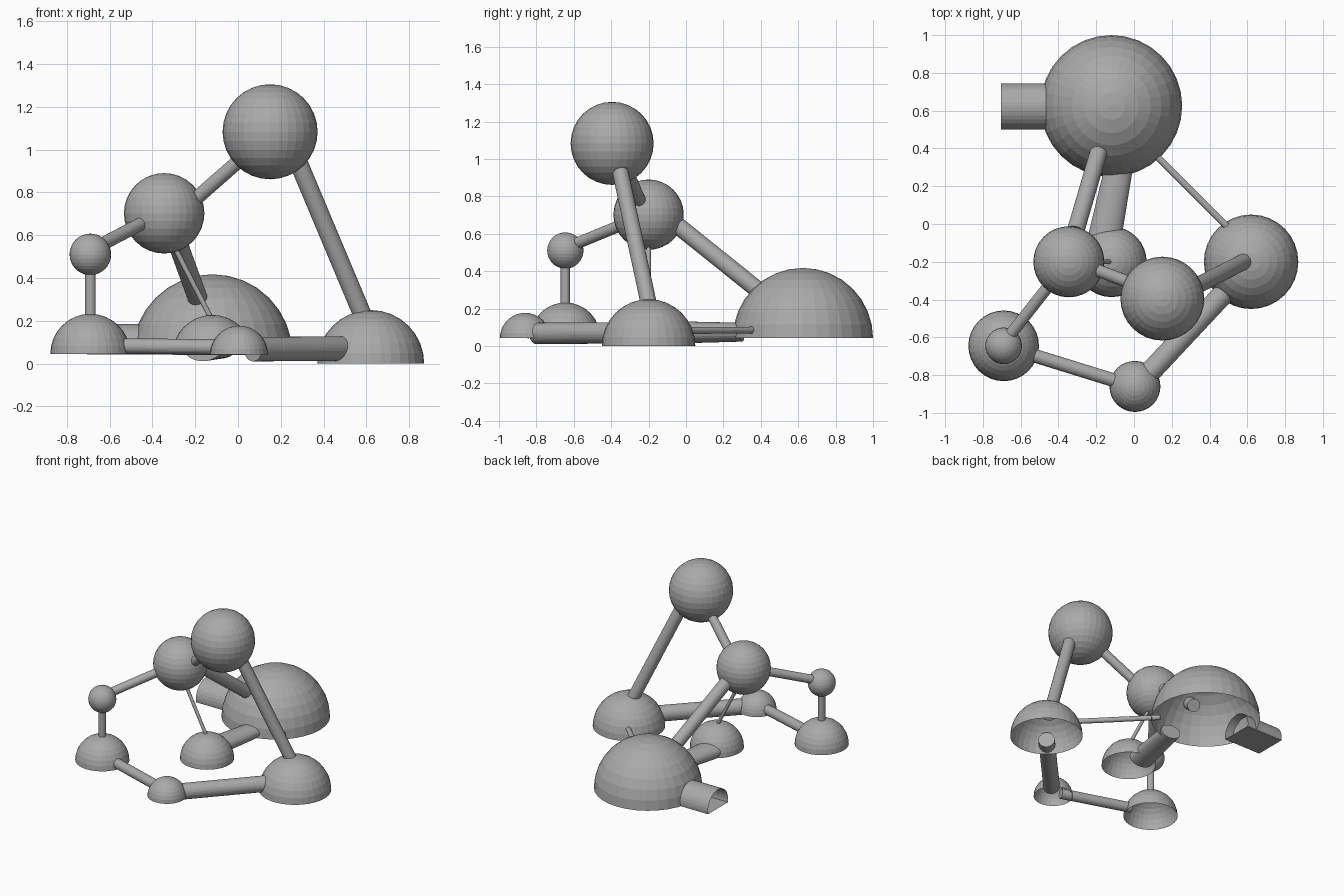
import bpy, bmesh
from mathutils import Vector, Matrix

cube = bpy.data.objects.get("Cube")
if cube:
    bpy.data.objects.remove(cube, do_unlink=True)

grey = bpy.data.materials.new("mid_grey")
grey.use_nodes = True
grey.diffuse_color = (0.4, 0.4, 0.4, 1)
grey.node_tree.nodes["Principled BSDF"].inputs["Base Color"].default_value = (0.4, 0.4, 0.4, 1)


def finish(bm, name):
    mesh = bpy.data.meshes.new(name)
    bm.to_mesh(mesh)
    bm.free()
    mesh.materials.append(grey)
    obj = bpy.data.objects.new(name, mesh)
    bpy.context.collection.objects.link(obj)
    return obj


def ball(name, centre, radius, half=False):
    """Faceted sphere, or an open-bottomed dome resting on its centre height."""
    bm = bmesh.new()
    bmesh.ops.create_uvsphere(bm, u_segments=32, v_segments=16, radius=radius)
    if half:
        low = [v for v in bm.verts if v.co.z < -0.001]
        bmesh.ops.delete(bm, geom=low, context='VERTS')
    bmesh.ops.translate(bm, verts=bm.verts, vec=centre)
    return finish(bm, name)


def rod(name, start, end, r1, r2=None, flatten=1.0):
    """Round bar between two points, optionally tapered and squashed in height."""
    a, b = Vector(start), Vector(end)
    axis = b - a
    bm = bmesh.new()
    bmesh.ops.create_cone(bm, cap_ends=True, segments=32, radius1=r1,
                          radius2=r1 if r2 is None else r2, depth=axis.length)
    turn = axis.to_track_quat('Z', 'Y').to_matrix().to_4x4()
    squash = Matrix.Diagonal((1, 1, flatten, 1))
    bmesh.ops.transform(bm, verts=bm.verts,
                        matrix=Matrix.Translation((a + b) / 2) @ squash @ turn)
    return finish(bm, name)


# Full spheres held up in the air
ball("top_sphere", (0.15, -0.395, 1.083), 0.222)
ball("middle_sphere", (-0.345, -0.2, 0.702), 0.188)
ball("small_sphere", (-0.69, -0.645, 0.51), 0.097)

# Open domes near the ground
ball("right_front_dome", (-0.69, -0.645, 0.045), 0.187, True)
ball("front_dome", (0.005, -0.86, 0.042), 0.135, True)
ball("left_dome", (0.62, -0.2, 0.0), 0.25, True)
ball("large_back_dome", (-0.12, 0.625, 0.042), 0.375, True)
ball("centre_dome", (-0.12, -0.2, 0.04), 0.187, True)

# Raised struts
rod("top_to_left_strut", (0.24, -0.375, 1.04), (0.61, -0.185, 0.16), 0.043)
rod("top_to_middle_strut", (0.03, -0.33, 0.97), (-0.22, -0.235, 0.75), 0.033)
rod("middle_to_small_strut", (-0.43, -0.3, 0.665), (-0.65, -0.58, 0.55), 0.031)
rod("small_to_dome_strut", (-0.69, -0.645, 0.47), (-0.69, -0.645, 0.2), 0.025)
rod("middle_to_centre_strut", (-0.3, -0.2, 0.55), (-0.12, -0.2, 0.2), 0.012)
rod("middle_to_back_strut", (-0.31, -0.04, 0.64), (-0.17, 0.44, 0.255), 0.046)

# Ground-level bars
rod("right_front_bar", (-0.55, -0.69, 0.082), (-0.05, -0.845, 0.077), 0.036)
rod("left_front_bar", (0.07, -0.8, 0.067), (0.51, -0.33, 0.07), 0.057)
rod("left_back_bar", (0.52, -0.04, 0.082), (0.09, 0.39, 0.085), 0.018)
rod("centre_back_bar", (-0.165, -0.12, 0.072), (-0.08, 0.3, 0.074), 0.09, 0.074, 0.68)

# Half-round stub on the side of the large dome, flat underneath
stub = rod("side_stub", (-0.705, 0.622, 0.063), (-0.4, 0.622, 0.063), 0.122)
bm = bmesh.new()
bm.from_mesh(stub.data)
bmesh.ops.delete(bm, geom=[f for f in bm.faces if len(f.verts) > 4], context='FACES_ONLY')
cut = bmesh.ops.bisect_plane(bm, geom=bm.verts[:] + bm.edges[:] + bm.faces[:],
                             plane_co=(0, 0, 0.042), plane_no=(0, 0, 1), clear_inner=True)
rim = [g for g in cut["geom_cut"] if isinstance(g, bmesh.types.BMEdge)]
bmesh.ops.bridge_loops(bm, edges=rim)
bm.to_mesh(stub.data)
bm.free()
